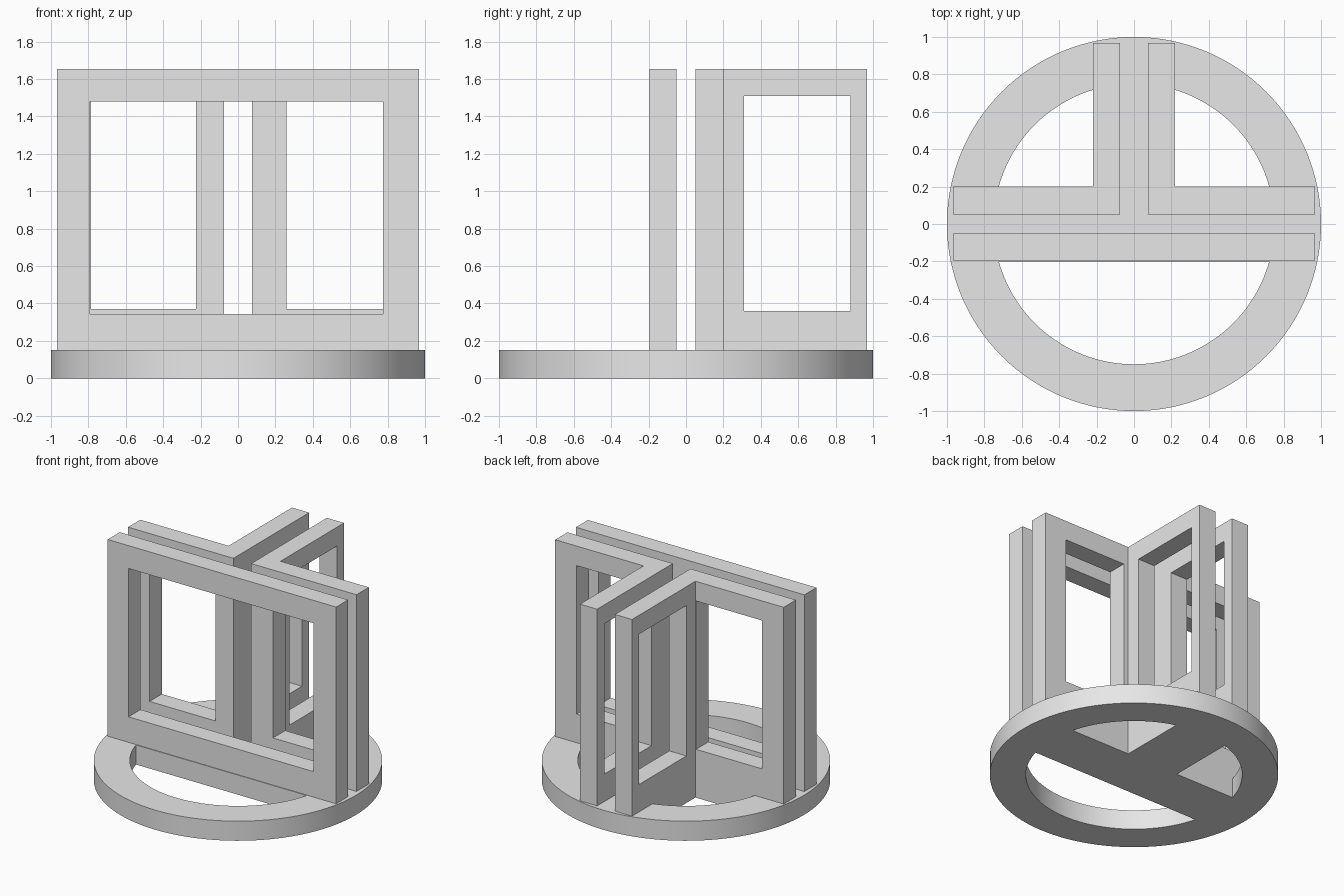
import bpy
import bmesh
from math import asin, acos, cos, sin, pi, radians
from mathutils import Matrix, Vector

cube = bpy.data.objects.get("Cube")
if cube:
    bpy.data.objects.remove(cube, do_unlink=True)

grey = bpy.data.materials.new("plain grey")
grey.use_nodes = True
grey.diffuse_color = (0.8, 0.8, 0.8, 1)
grey.node_tree.nodes["Principled BSDF"].inputs["Base Color"].default_value = (0.8, 0.8, 0.8, 1)

# Maps a flat outline (u, v) with depth w to the model's axes
FLAT = Matrix(((1, 0, 0), (0, 1, 0), (0, 0, 1)))       # u=x v=y w=z
FACING_Y = Matrix(((1, 0, 0), (0, 0, 1), (0, 1, 0)))   # u=x v=z w=y
FACING_X = Matrix(((0, 0, 1), (1, 0, 0), (0, 1, 0)))   # u=y v=z w=x


def rect(u0, u1, v0, v1):
    return [(u0, v0), (u1, v0), (u1, v1), (u0, v1)]


def arc(radius, start, end, steps):
    angles = [start + (end - start) * i / steps for i in range(steps + 1)]
    return [(radius * cos(a), radius * sin(a)) for a in angles]


def plate(name, outlines, w0, w1, axes):
    """Extrude an outer outline with holes from depth w0 to w1."""
    bm = bmesh.new()
    for outline in outlines:
        verts = [bm.verts.new(axes @ Vector((u, v, w0))) for u, v in outline]
        for a, b in zip(verts, verts[1:] + verts[:1]):
            bm.edges.new((a, b))
    bmesh.ops.triangle_fill(bm, edges=bm.edges[:], use_beauty=True)
    extruded = bmesh.ops.extrude_face_region(bm, geom=bm.faces[:], use_keep_orig=True)
    moved = [g for g in extruded["geom"] if isinstance(g, bmesh.types.BMVert)]
    bmesh.ops.translate(bm, verts=moved, vec=axes @ Vector((0, 0, w1 - w0)))
    bmesh.ops.recalc_face_normals(bm, faces=bm.faces[:])
    mesh = bpy.data.meshes.new(name)
    bm.to_mesh(mesh)
    bm.free()
    mesh.materials.append(grey)
    obj = bpy.data.objects.new(name, mesh)
    bpy.context.collection.objects.link(obj)
    return obj


def activate(obj):
    bpy.ops.object.select_all(action='DESELECT')
    obj.select_set(True)
    bpy.context.view_layer.objects.active = obj


# Round base: a ring with a T-shaped bridge left between three openings
BASE_TOP, TOP, INNER, BAR, STEM = 0.15, 1.655, 0.75, 0.2, 0.22
low = asin(BAR / INNER)
back_right = arc(INNER, low, acos(STEM / INNER), 32) + [(STEM, BAR)]
back_left = [(-x, y) for x, y in back_right]
front = arc(INNER, pi + low, 2 * pi - low, 64)
rim = arc(1, 0, 2 * pi, 128)[:-1]
base = plate("round_base", [rim, front, back_right, back_left], 0, BASE_TOP, FLAT)
activate(base)
bpy.ops.object.shade_smooth_by_angle(angle=radians(30))

# Wide front frame
plate("front_frame",
      [rect(-0.967, 0.967, BASE_TOP, TOP), rect(-0.79, 0.775, 0.345, 1.48)],
      -0.195, -0.05, FACING_Y)

# Two L-shaped corner frames, each a side wing joined to a rear wing
for name, side, inner in (("left_corner_frame", 1, 0.26), ("right_corner_frame", -1, 0.225)):
    xs = sorted((side * 0.075, side * 0.967))
    hole = sorted((side * inner, side * 0.785))
    corner = plate(name, [rect(*xs, BASE_TOP, TOP), rect(*hole, 0.37, 1.505)],
                   0.052, 0.2, FACING_Y)
    rear = plate("rear_wing", [rect(0.052, 0.967, BASE_TOP, TOP), rect(0.31, 0.88, 0.36, 1.51)],
                 side * 0.075, side * STEM, FACING_X)
    join = corner.modifiers.new("join", 'BOOLEAN')
    join.operation = 'UNION'
    join.solver = 'EXACT'
    join.object = rear
    activate(corner)
    bpy.ops.object.modifier_apply(modifier=join.name)
    bpy.data.objects.remove(rear, do_unlink=True)
